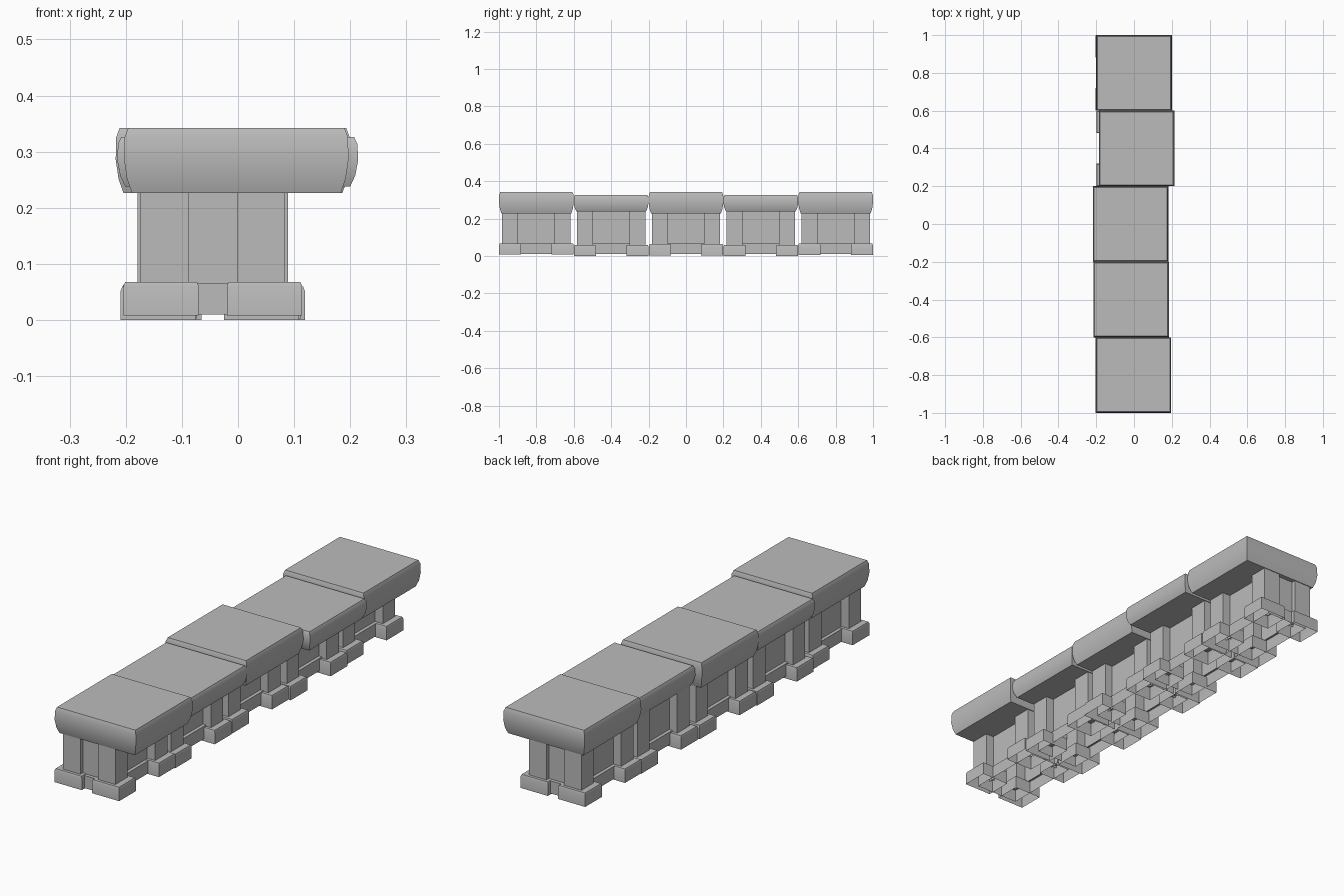
import bpy, bmesh, math

cube = bpy.data.objects.get("Cube")
if cube:
    bpy.data.objects.remove(cube, do_unlink=True)

stone = bpy.data.materials.new("grey_stone")
stone.use_nodes = True
GREY = (0.5, 0.5, 0.5, 1)
stone.diffuse_color = GREY
stone.node_tree.nodes["Principled BSDF"].inputs["Base Color"].default_value = GREY


def stack(name, x, y, rings, bottom=True, top=True, angle=40):
    """Rectangular rings (z, half width, half depth) joined into one solid."""
    bm = bmesh.new()
    loops = [[bm.verts.new((x + sx * w, y + sy * d, z))
              for sx, sy in ((-1, -1), (1, -1), (1, 1), (-1, 1))]
             for z, w, d in rings]
    for a, b in zip(loops, loops[1:]):
        for i in range(4):
            j = (i + 1) % 4
            bm.faces.new((a[i], a[j], b[j], b[i]))
    if bottom:
        bm.faces.new(loops[0][::-1])
    if top:
        bm.faces.new(loops[-1])
    mesh = bpy.data.meshes.new(name)
    bm.to_mesh(mesh)
    bm.free()
    mesh.materials.append(stone)
    obj = bpy.data.objects.new(name, mesh)
    bpy.context.collection.objects.link(obj)
    bpy.ops.object.select_all(action="DESELECT")
    bpy.context.view_layer.objects.active = obj
    obj.select_set(True)
    bpy.ops.object.shade_smooth_by_angle(angle=math.radians(angle))
    return obj


def cap(name, x, y, low, high):
    # Bulging slab: tucked-in underside, rounded upper edge
    h = high - low
    profile = ((0, .186), (.22, .195), (.52, .2), (.86, .199), (1, .193))
    stack(name, x, y, [(low + t * h, w, w) for t, w in profile])


# Centre of the cap, centre of the supports, cap bottom and top, ground offset
sections = [
    (-0.003, -0.045, 0.226, 0.342, 0.008),
    (-0.015, -0.050, 0.238, 0.326, 0.000),
    (-0.018, -0.048, 0.226, 0.342, 0.003),
    (0.014, -0.040, 0.238, 0.326, 0.000),
    (0.000, -0.044, 0.226, 0.342, 0.006),
]

for n, (cap_x, x, low, high, ground) in enumerate(sections):
    y = -0.8 + 0.4 * n
    tag = f"_{n + 1}"
    cap("cap_slab" + tag, cap_x, y, low, high)

    # Recessed wall and its low plinth, both open underneath
    stack("wall" + tag, x, y, [(.06, .09, .165), (low + .005, .09, .165)],
          bottom=False, top=False)
    stack("plinth" + tag, x, y, [(.01, .105, .18), (.066, .105, .18), (.066, .09, .165)],
          bottom=False, top=False)

    # Four square posts on hollow feet
    for sx, side in ((-1, "right"), (1, "left")):
        for sy, end in ((-1, "front"), (1, "back")):
            px, py = x + sx * .086, y + sy * .14
            label = f"{end}_{side}{tag}"
            stack("post_" + label, px, py, [(.055, .043, .043), (low + .005, .043, .043)],
                  bottom=False, top=False)
            stack("foot_" + label, px + sx * .006, py,
                  [(ground, .067, .059), (ground + .052, .067, .059), (ground + .06, .064, .056)],
                  bottom=False, angle=60)
